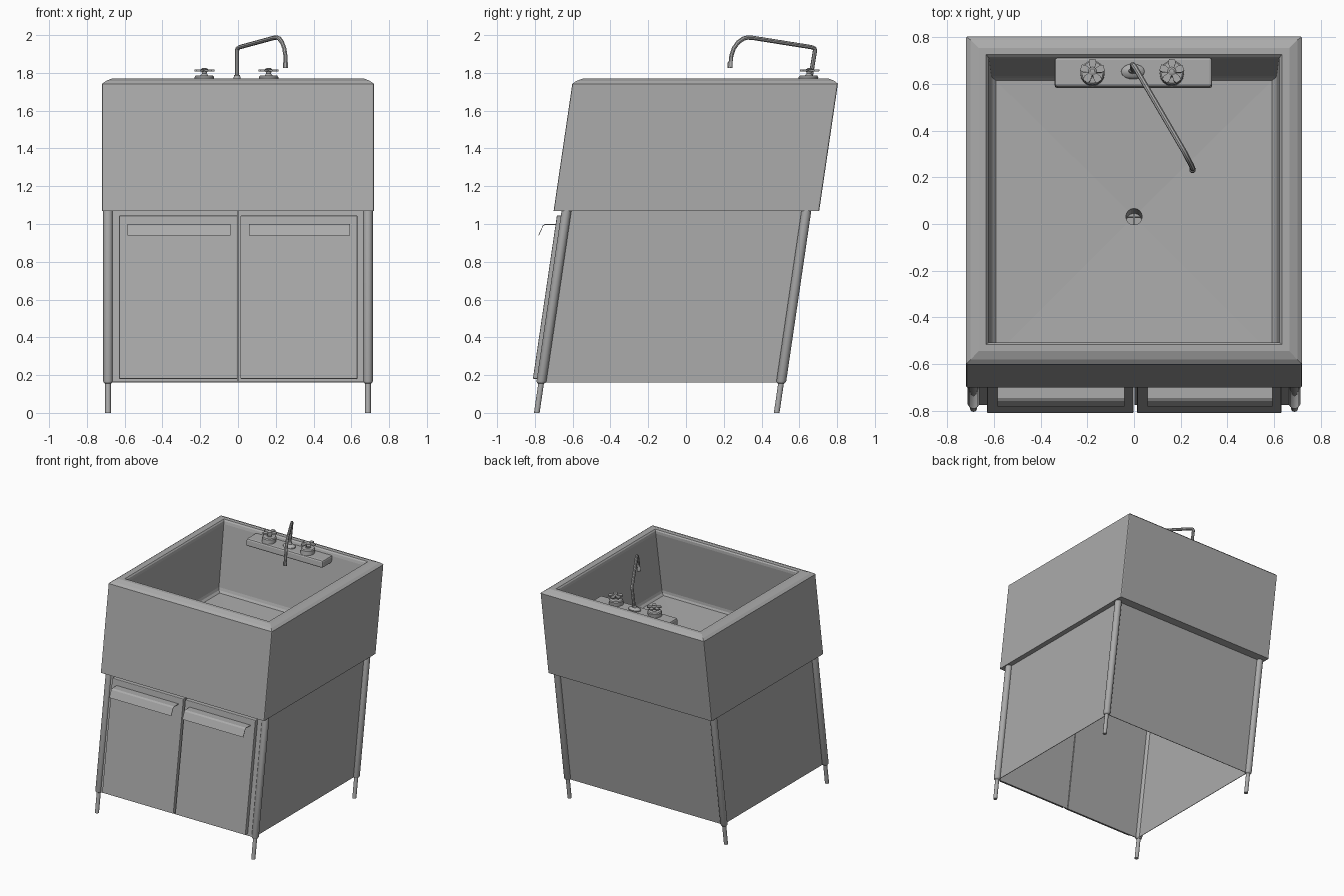
import bpy, bmesh, math
from mathutils import Matrix

if "Cube" in bpy.data.objects:
    bpy.data.objects.remove(bpy.data.objects["Cube"])

SHEAR, SHIFT = 0.147, -0.155   # whole unit leans back: y = Y + SHEAR*z + SHIFT
LEAN = Matrix(((1, 0, 0, 0), (0, 1, SHEAR, SHIFT), (0, 0, 1, 0), (0, 0, 0, 1)))
GREY = bpy.data.materials.new("mid_grey")
GREY.diffuse_color = (.41, .41, .41, 1)
GREY.use_nodes = True
GREY.node_tree.nodes["Principled BSDF"].inputs["Base Color"].default_value = GREY.diffuse_color


def select(ob):
    bpy.ops.object.select_all(action='DESELECT')
    ob.select_set(True)
    bpy.context.view_layer.objects.active = ob


def finish(name, bm, smooth=False, normals=True):
    bm.transform(LEAN)
    if normals:
        bmesh.ops.recalc_face_normals(bm, faces=bm.faces[:])
    me = bpy.data.meshes.new(name)
    bm.to_mesh(me)
    bm.free()
    me.materials.append(GREY)
    ob = bpy.data.objects.new(name, me)
    bpy.context.collection.objects.link(ob)
    if smooth:
        select(ob)
        bpy.ops.object.shade_smooth_by_angle(angle=math.radians(35))
    return ob


def box(name, x0, x1, y0, y1, z0, z1, bevel=0):
    bm = bmesh.new()
    m = Matrix.Translation(((x0 + x1) / 2, (y0 + y1) / 2, (z0 + z1) / 2))
    bmesh.ops.create_cube(bm, size=1, matrix=m @ Matrix.Diagonal((x1 - x0, y1 - y0, z1 - z0, 1)))
    if bevel:
        bmesh.ops.bevel(bm, geom=bm.edges[:], offset=bevel, segments=2, profile=0.5, affect='EDGES')
    return finish(name, bm)


def skin(bm, rings):
    rings = [[bm.verts.new(p) for p in r] for r in rings]
    n = len(rings[0])
    for a, b in zip(rings, rings[1:]):
        for i in range(n):
            bm.faces.new((a[i], a[(i + 1) % n], b[(i + 1) % n], b[i]))
    bm.faces.new(rings[0])
    bm.faces.new(rings[-1])


def lathe_rings(profile, x, y, n=16, sy=1):
    return [[(x + r * math.cos(t), y + sy * r * math.sin(t), z)
             for t in (math.tau * i / n for i in range(n))] for r, z in profile]


def lathe(name, profile, x, y, n=16, sy=1):
    bm = bmesh.new()
    skin(bm, lathe_rings(profile, x, y, n, sy))
    return finish(name, bm, True)


# basin: one skin, outer apron over the rim, down the walls and into the drain
def rect_ring(hx, hy, z, n=16):
    out = []
    for i in range(n):
        c, s = math.cos(math.tau * i / n), math.sin(math.tau * i / n)
        m = max(abs(c), abs(s))
        out.append((hx * c / m, hy * s / m, z))
    return out


sections = [(.72, .703, 1.07), (.72, .703, 1.742), (.70, .685, 1.757), (.667, .65, 1.77),
            (.634, .622, 1.77), (.626, .613, 1.76), (.622, .609, 1.74),
            (.612, .603, 1.27), (.606, .598, 1.25), (.592, .588, 1.235)]
bm = bmesh.new()
skin(bm, [rect_ring(*s) for s in sections] + lathe_rings([(.035, 1.215), (.033, 1.085)], 0, .008))
corners = [e for e in bm.edges if all(abs(abs(v.co.x) - .72) < 1e-4 and abs(abs(v.co.y) - .703) < 1e-4
                                      for v in e.verts)]
bmesh.ops.bevel(bm, geom=corners, offset=.008, segments=2, profile=0.5, affect='EDGES')
finish("basin", bm)

# drain strainer bars
box("drain_bar_across", -.034, .034, .005, .011, 1.196, 1.204)
box("drain_bar_along", -.003, .003, -.026, .042, 1.196, 1.204)

# cabinet panels, open underneath, front split behind the doors
box("cabinet_back", -.68, .68, .631, .635, .16, 1.07)
for side, s in (("left", -1), ("right", 1)):
    a, b = sorted((s * .676, s * .68))
    box("cabinet_side_" + side, a, b, -.635, .635, .16, 1.07)
    a, b = sorted((s * .003, s * .676))
    box("cabinet_front_" + side, a, b, -.645, -.638, .163, 1.07)

# legs: thick sleeve with a thin adjustable foot
for sx, nx in ((-1, "left"), (1, "right")):
    for sy, ny in ((-1, "front"), (1, "back")):
        lathe(f"leg_{ny}_{nx}", [(.015, 0), (.015, .155), (.021, .158), (.026, .168), (.026, 1.07)],
              sx * .688, sy * .635)

# doors and bent sheet handles
for x0, x1, side in ((-.63, -.002, "left"), (.013, .632, "right")):
    box("door_" + side, x0, x1, -.682, -.649, .18, 1.045, .005)
    bm = bmesh.new()
    prof = [(-.68, 1.0), (-.738, 1.0), (-.749, .992), (-.766, .938),
            (-.762, .938), (-.746, .99), (-.737, .996), (-.68, .996)]
    skin(bm, [[(x, y, z) for y, z in prof] for x in (x0 + .045, x1 - .038)])
    finish("door_handle_" + side, bm)

# tap deck and the two tap knobs
box("tap_deck", -.34, .335, .487, .613, 1.69, 1.747, .012)
for x, side in ((-.178, "left"), (.162, "right")):
    bm = bmesh.new()
    ky = .542
    skin(bm, lathe_rings([(.052, 1.745), (.052, 1.778), (.046, 1.785), (.02, 1.787), (.012, 1.797),
                          (.016, 1.806), (.018, 1.82), (.01, 1.826)], x, ky))
    for i in range(5):
        d = Matrix.Translation((x, ky, 1.812)) @ Matrix.Rotation(math.tau * i / 5 + .3, 4, 'Z')
        blade = [(.008, -.007), (.036, -.016), (.052, -.013), (.052, .013), (.036, .016), (.008, .007)]
        skin(bm, [[d @ v for v in [Matrix.Translation((u, w, z)).translation for u, w in blade]]
                  for z in (-.005, .005)])
    finish("tap_knob_" + side, bm, True)

# spout flange and bent spout
lathe("spout_flange", [(.05, 1.745), (.05, 1.754), (.038, 1.764), (.019, 1.769), (.016, 1.787), (.011, 1.79)],
      -.005, .551, 16, .65)
path = [(-.005, .655, 1.75), (-.005, .683, 1.918), (-.002, .680, 1.93), (.008, .665, 1.936),
        (.192, .350, 1.986), (.206, .326, 1.987), (.218, .305, 1.982), (.233, .276, 1.962),
        (.245, .253, 1.93), (.251, .240, 1.89), (.251, .236, 1.855), (.251, .234, 1.852), (.251, .232, 1.826)]
cu = bpy.data.curves.new("spout", 'CURVE')
cu.dimensions = '3D'
cu.bevel_depth = .0115
cu.bevel_resolution = 2
cu.use_fill_caps = True
sp = cu.splines.new('POLY')
sp.points.add(len(path) - 1)
for i, (pt, co) in enumerate(zip(sp.points, path)):
    pt.co = (*co, 1)
    pt.radius = 1.25 if i > 10 else 1
cu.materials.append(GREY)
ob = bpy.data.objects.new("spout", cu)
bpy.context.collection.objects.link(ob)
select(ob)
bpy.ops.object.convert(target='MESH')
bpy.ops.object.shade_smooth_by_angle(angle=math.radians(40))
